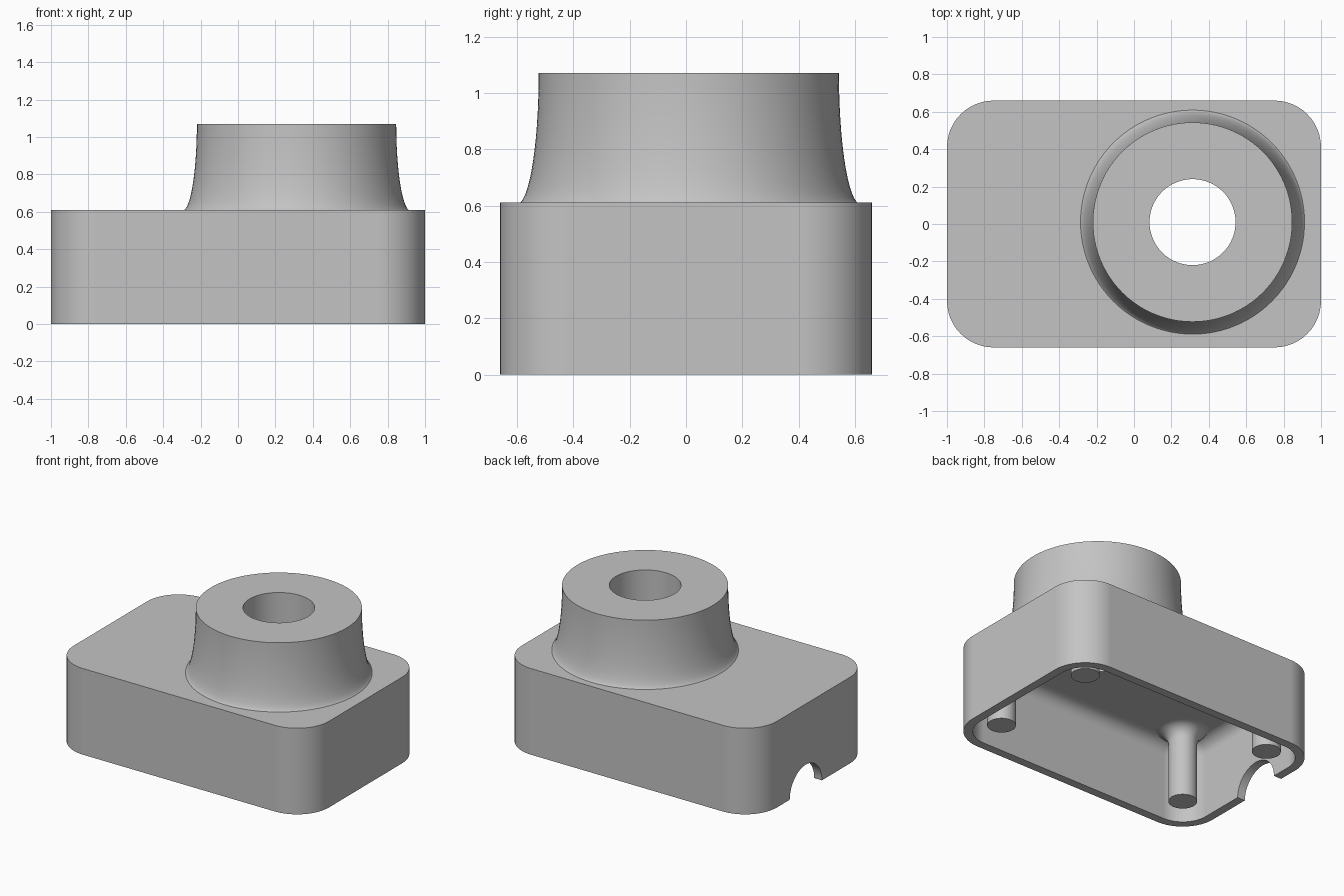
import bpy, bmesh, math

if "Cube" in bpy.data.objects:
    bpy.data.objects.remove(bpy.data.objects["Cube"])

HX, HY, H = 1.0, 0.66, 0.61          # housing half sizes and height
R, WALL, FIL = 0.25, 0.06, 0.09      # corner radius, wall, inner fillet
CX, CY, TOP = 0.313, 0.01, 1.07      # collar centre and top

grey = bpy.data.materials.new("grey")
grey.diffuse_color = (0.55, 0.55, 0.55, 1)
grey.use_nodes = True
grey.node_tree.nodes["Principled BSDF"].inputs["Base Color"].default_value = grey.diffuse_color


def make(name, bm, loc=(0, 0, 0)):
    bmesh.ops.recalc_face_normals(bm, faces=bm.faces[:])
    me = bpy.data.meshes.new(name)
    bm.to_mesh(me)
    bm.free()
    me.materials.append(grey)
    ob = bpy.data.objects.new(name, me)
    ob.location = loc
    bpy.context.collection.objects.link(ob)
    return ob


def loft(bm, loops):
    """Skin a stack of equal-length loops and cap both ends."""
    rings = [[bm.verts.new(p) for p in lp] for lp in loops]
    n = len(rings[0])
    for a, b in zip(rings, rings[1:]):
        for i in range(n):
            j = (i + 1) % n
            bm.faces.new((a[i], a[j], b[j], b[i]))
    bm.faces.new(rings[0])
    bm.faces.new(rings[-1])


def rounded(inset, z, seg=12):
    """Rounded rectangle loop, inset from the housing outline."""
    r, pts = R - inset, []
    for k, (sx, sy) in enumerate(((1, 1), (-1, 1), (-1, -1), (1, -1))):
        for i in range(seg + 1):
            a = math.pi / 2 * (k + i / seg)
            pts.append((sx * (HX - R) + r * math.cos(a),
                        sy * (HY - R) + r * math.sin(a), z))
    return pts


def circle(r, z, seg):
    return [(r * math.cos(2 * math.pi * i / seg),
             r * math.sin(2 * math.pi * i / seg), z) for i in range(seg)]


def lathe(name, profile, seg, loc):
    bm = bmesh.new()
    loft(bm, [circle(r, z, seg) for r, z in profile])
    return make(name, bm, loc)


def boolean(ob, tool, op):
    m = ob.modifiers.new("cut", 'BOOLEAN')
    m.object, m.operation, m.solver = tool, op, 'EXACT'
    bpy.context.view_layer.objects.active = ob
    bpy.ops.object.modifier_apply(modifier=m.name)
    bpy.data.objects.remove(tool)


def smooth(ob):
    bpy.ops.object.select_all(action='DESELECT')
    ob.select_set(True)
    bpy.context.view_layer.objects.active = ob
    bpy.ops.object.shade_smooth_by_angle(angle=math.radians(32))
    w = ob.modifiers.new("flat_normals", 'WEIGHTED_NORMAL')
    w.keep_sharp = True


# housing block
bm = bmesh.new()
loft(bm, [rounded(0, 0), rounded(0, H)])
housing = make("housing", bm)

# collar flaring out onto the housing top
N, Z0 = 24, 0.605
flare = [(0.61 - 0.077 * math.cos(t), TOP - (TOP - Z0) * math.sin(t))
         for t in (math.pi / 2 * i / N for i in range(N + 1))]
collar = lathe("collar", flare + [(0.61, 0.57)], 96, (CX, CY, 0))
boolean(housing, collar, 'UNION')

# inner cavity with a filleted ceiling
ceil = H - WALL
loops = [rounded(WALL, -0.1)]
for i in range(9):
    a = math.pi / 2 * i / 8
    loops.append(rounded(WALL + FIL * (1 - math.cos(a)), ceil - FIL + FIL * math.sin(a)))
bm = bmesh.new()
loft(bm, loops)
boolean(housing, make("cavity_cutter", bm), 'DIFFERENCE')

# bore through collar and ceiling
boolean(housing, lathe("bore_cutter", [(0.23, 0.3), (0.23, 1.3)], 64, (CX, CY, 0)), 'DIFFERENCE')

# half-round cable notch in the left wall
notch = lathe("notch_cutter", [(0.18, -0.15), (0.18, 0.15)], 48, (-1, 0.088, 0))
notch.rotation_euler = (0, math.pi / 2, 0)
bpy.context.view_layer.update()
boolean(housing, notch, 'DIFFERENCE')
smooth(housing)

# corner posts, filleted into the ceiling
PR, PF = 0.092, 0.088
post = [(PR, 0.045)]
for i in range(9):
    a = math.pi / 2 * i / 8
    post.append((PR + PF * (1 - math.cos(a)), ceil - PF + PF * math.sin(a)))
post.append((PR + PF, ceil + 0.01))
for sx in (-1, 1):
    for sy in (-1, 1):
        smooth(lathe("post", post, 40, (sx * 0.754, sy * 0.415, 0)))
